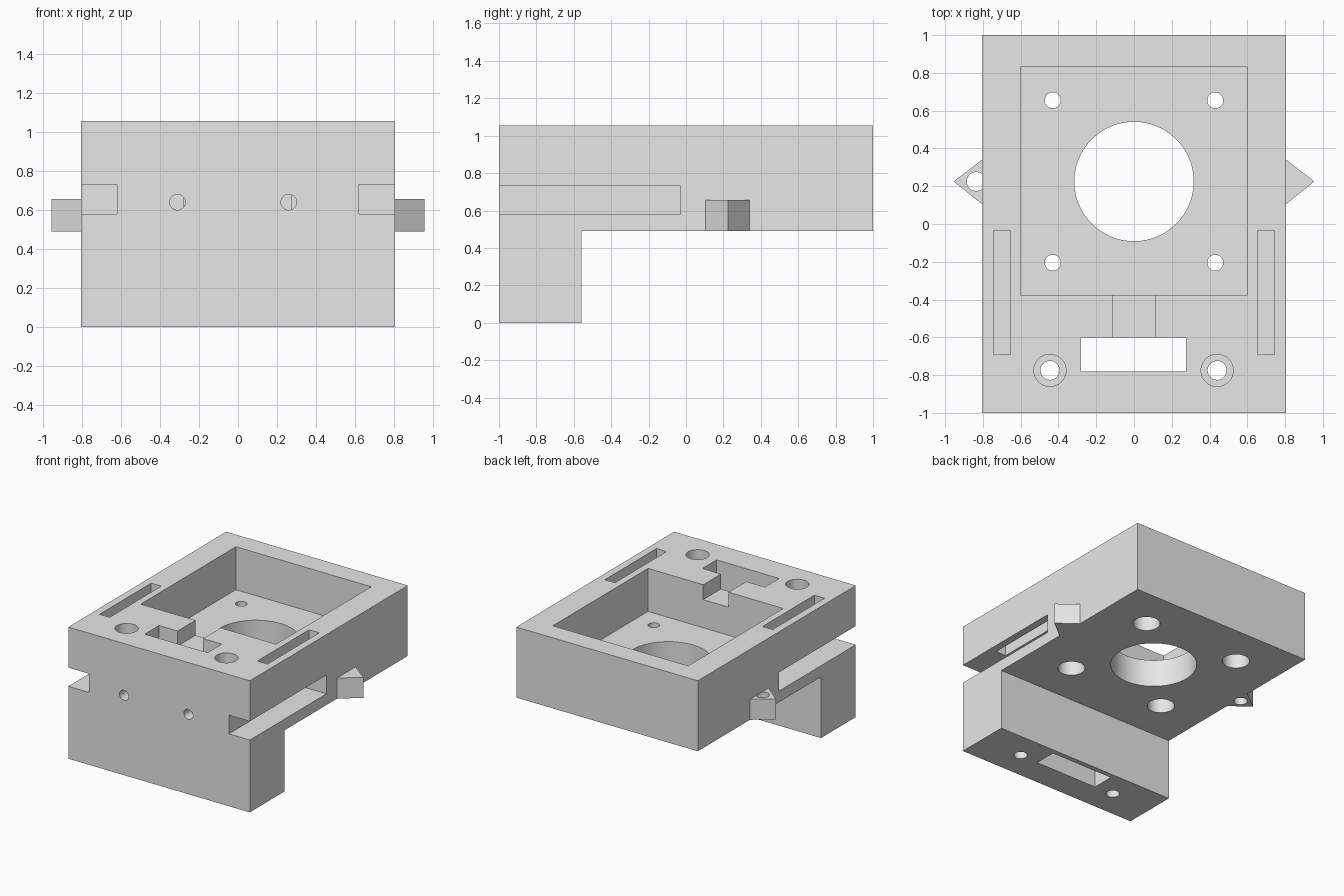
import bpy, bmesh, math
from mathutils import Matrix, Vector

cube = bpy.data.objects.get("Cube")
if cube:
    bpy.data.objects.remove(cube, do_unlink=True)

grey = bpy.data.materials.new("plain grey")
grey.use_nodes = True
colour = (0.8, 0.8, 0.8, 1)
grey.diffuse_color = colour
grey.node_tree.nodes["Principled BSDF"].inputs["Base Color"].default_value = colour

W, TOP, UNDER = 0.805, 1.055, 0.49   # half width, top height, underside height


def make(name, bm):
    bmesh.ops.recalc_face_normals(bm, faces=bm.faces)
    mesh = bpy.data.meshes.new(name)
    bm.to_mesh(mesh)
    bm.free()
    mesh.materials.append(grey)
    obj = bpy.data.objects.new(name, mesh)
    bpy.context.collection.objects.link(obj)
    return obj


def prism(name, points, shift):
    """Extrude a closed outline along a vector."""
    bm = bmesh.new()
    face = bm.faces.new([bm.verts.new(p) for p in points])
    out = bmesh.ops.extrude_face_region(bm, geom=[face])["geom"]
    verts = [v for v in out if isinstance(v, bmesh.types.BMVert)]
    bmesh.ops.translate(bm, verts=verts, vec=Vector(shift))
    return make(name, bm)


def box(x0, x1, y0, y1, z0, z1):
    pts = [(x0, y0, z0), (x1, y0, z0), (x1, y1, z0), (x0, y1, z0)]
    return prism("box_cutter", pts, (0, 0, z1 - z0))


def rod(x, y, z, radius, length, axis="Z"):
    """Round cutter starting at a point and running up, or back along y."""
    turn = Matrix.Rotation(-math.pi / 2, 4, "X") if axis == "Y" else Matrix()
    bm = bmesh.new()
    bmesh.ops.create_cone(bm, cap_ends=True, segments=64, radius1=radius,
                          radius2=radius, depth=length)
    move = Matrix.Translation((x, y, z)) @ turn @ Matrix.Translation((0, 0, length / 2))
    bm.transform(move)
    return make("round_cutter", bm)


def cut(target, cutter):
    mod = target.modifiers.new("cut", "BOOLEAN")
    mod.operation, mod.solver, mod.object = "DIFFERENCE", "EXACT", cutter
    cutter.hide_render = True
    bpy.context.view_layer.objects.active = target
    bpy.ops.object.modifier_apply(modifier=mod.name)
    bpy.data.objects.remove(cutter, do_unlink=True)


# L-shaped housing
profile = [(-1, 0), (-0.56, 0), (-0.56, UNDER), (1, UNDER), (1, TOP), (-1, TOP)]
housing = prism("housing", [(-W, y, z) for y, z in profile], (2 * W, 0, 0))

# Square pocket, wiring channel and rectangular through slot
cut(housing, box(-0.6, 0.6, -0.375, 0.83, 0.71, 1.2))
cut(housing, box(-0.28, 0.275, -0.78, -0.6, -0.1, 1.2))
cut(housing, box(-0.115, 0.11, -0.65, -0.3, 0.935, 1.2))

# Central bore
cut(housing, rod(0, 0.225, 0.3, 0.316, 0.6))

# Pocket bolt holes, recessed from below
for x in (-0.43, 0.43):
    for y in (-0.205, 0.655):
        cut(housing, rod(x, y, 0.4, 0.042, 0.5))
        cut(housing, rod(x, y, 0.4, 0.1, 0.22))

# Front block bolt holes, recessed from above
for x in (-0.445, 0.44):
    cut(housing, rod(x, -0.775, -0.1, 0.05, 1.4))
    cut(housing, rod(x, -0.775, 0.75, 0.085, 0.5))

# Small holes in the front face
for x in (-0.31, 0.26):
    cut(housing, rod(x, -1.1, 0.64, 0.04, 0.4, "Y"))

# Side grooves and the narrow top slots that open into them
for s in (-1, 1):
    xs = sorted((s * 0.62, s * 0.9))
    cut(housing, box(*xs, -1.1, -0.03, 0.58, 0.73))
    xs = sorted((s * 0.655, s * 0.745))
    cut(housing, box(*xs, -0.69, -0.035, 0.65, 1.2))

# Pointed side lugs
lugs = []
for s, name in ((1, "left_lug"), (-1, "right_lug")):
    pts = [(s * W, 0.105, UNDER), (s * 0.955, 0.225, UNDER), (s * W, 0.34, UNDER)]
    lugs.append(prism(name, pts, (0, 0, 0.165)))

# Pin hole through the right lug, running into the housing
for part in (lugs[1], housing):
    cut(part, rod(-0.835, 0.225, 0.4, 0.05, 0.255))

# Round walls smooth, edges sharp
for obj in [housing] + lugs:
    bpy.ops.object.select_all(action="DESELECT")
    obj.select_set(True)
    bpy.context.view_layer.objects.active = obj
    bpy.ops.object.shade_smooth_by_angle(angle=math.radians(30))
